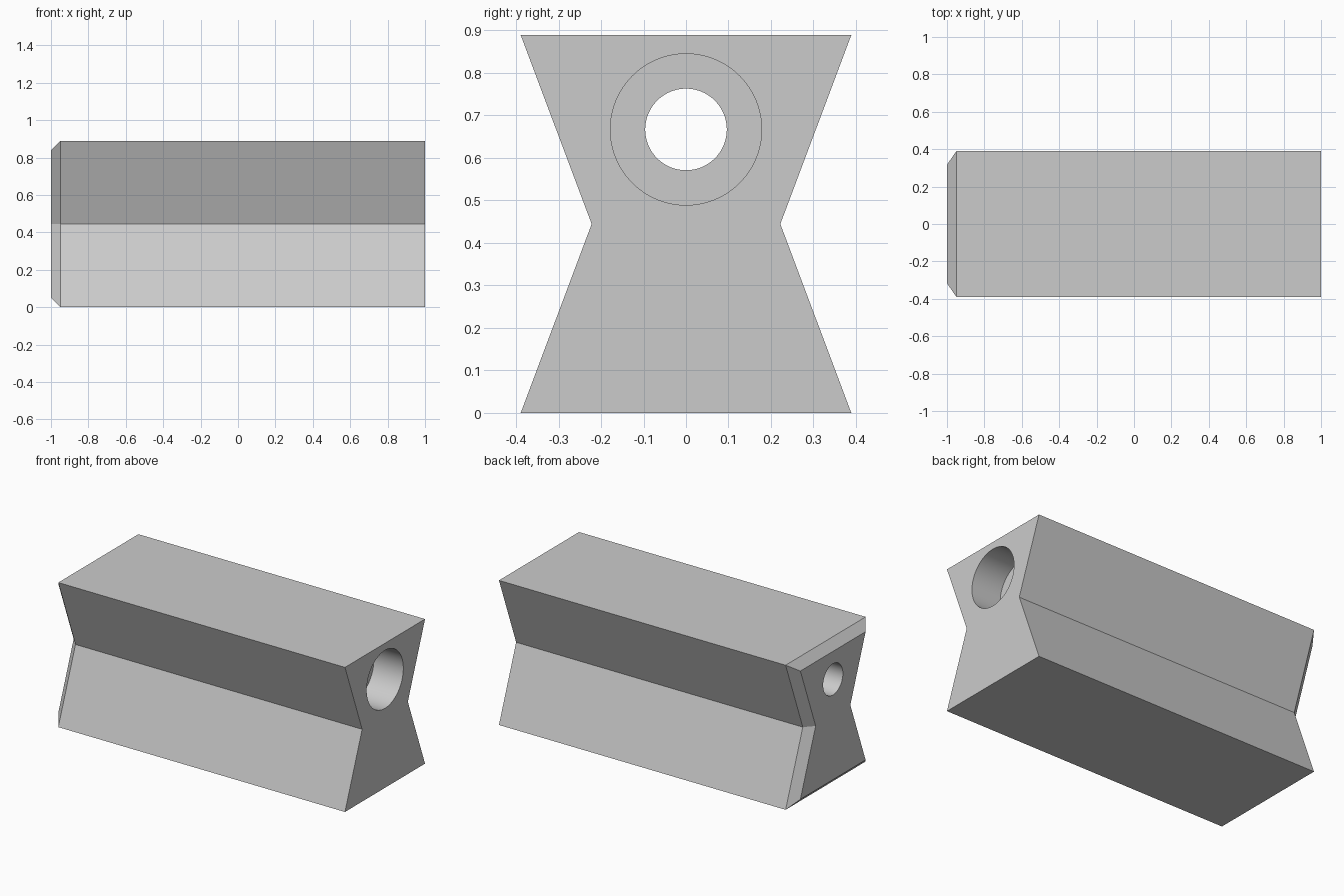
import bpy
import bmesh
from math import pi, cos, atan2, tan
from mathutils import Matrix

cube = bpy.data.objects.get("Cube")
if cube:
    bpy.data.objects.remove(cube, do_unlink=True)

HEIGHT, HALF_WIDTH, HALF_WAIST = 0.889, 0.389, 0.222
CHAMFER = 0.05
BORE_Z = 0.667

grey = bpy.data.materials.new("plain grey")
grey.use_nodes = True
colour = (0.6, 0.6, 0.6, 1)
grey.diffuse_color = colour
grey.node_tree.nodes["Principled BSDF"].inputs["Base Color"].default_value = colour


def waisted_profile(inset):
    """Hourglass outline in (y, z), offset inward evenly by inset."""
    slope = atan2(HALF_WIDTH - HALF_WAIST, HEIGHT / 2)
    side = inset / cos(slope)
    corner = HALF_WIDTH - inset * tan(slope) - side
    waist = HALF_WAIST - side
    right = [(corner, inset), (waist, HEIGHT / 2), (corner, HEIGHT - inset)]
    return right + [(-y, z) for y, z in reversed(right)]


def make_object(name, bm):
    bmesh.ops.recalc_face_normals(bm, faces=bm.faces)
    mesh = bpy.data.meshes.new(name)
    bm.to_mesh(mesh)
    bm.free()
    mesh.materials.append(grey)
    obj = bpy.data.objects.new(name, mesh)
    bpy.context.collection.objects.link(obj)
    return obj


def bore(name, radius, x0, x1):
    """Cylindrical cutter along x, removed from the body."""
    bm = bmesh.new()
    place = Matrix.Translation(((x0 + x1) / 2, 0, BORE_Z)) @ Matrix.Rotation(pi / 2, 4, "Y")
    bmesh.ops.create_cone(bm, cap_ends=True, segments=96, radius1=radius,
                          radius2=radius, depth=x1 - x0, matrix=place)
    cutter = make_object(name, bm)
    cutter.hide_render = True
    mod = body.modifiers.new(name, "BOOLEAN")
    mod.operation = "DIFFERENCE"
    mod.solver = "EXACT"
    mod.object = cutter
    bpy.ops.object.modifier_apply(modifier=mod.name)
    bpy.data.objects.remove(cutter, do_unlink=True)


# Waisted bar, chamfered around its right-hand end
bm = bmesh.new()
rings = [[bm.verts.new((x, y, z)) for y, z in waisted_profile(inset)]
         for x, inset in ((-1, CHAMFER), (-1 + CHAMFER, 0), (1, 0))]
bm.faces.new(rings[0])
bm.faces.new(rings[-1])
for a, b in zip(rings, rings[1:]):
    for i in range(len(a)):
        j = (i + 1) % len(a)
        bm.faces.new((a[i], a[j], b[j], b[i]))
body = make_object("waisted_block", bm)
bpy.context.view_layer.objects.active = body
body.select_set(True)

# Narrow through hole and the wide counterbore at the left-hand end
bore("through_hole", 0.096, -1.2, 1.2)
bore("counterbore", 0.178, 0.8, 1.2)

bpy.ops.object.shade_smooth_by_angle(angle=pi / 9)
